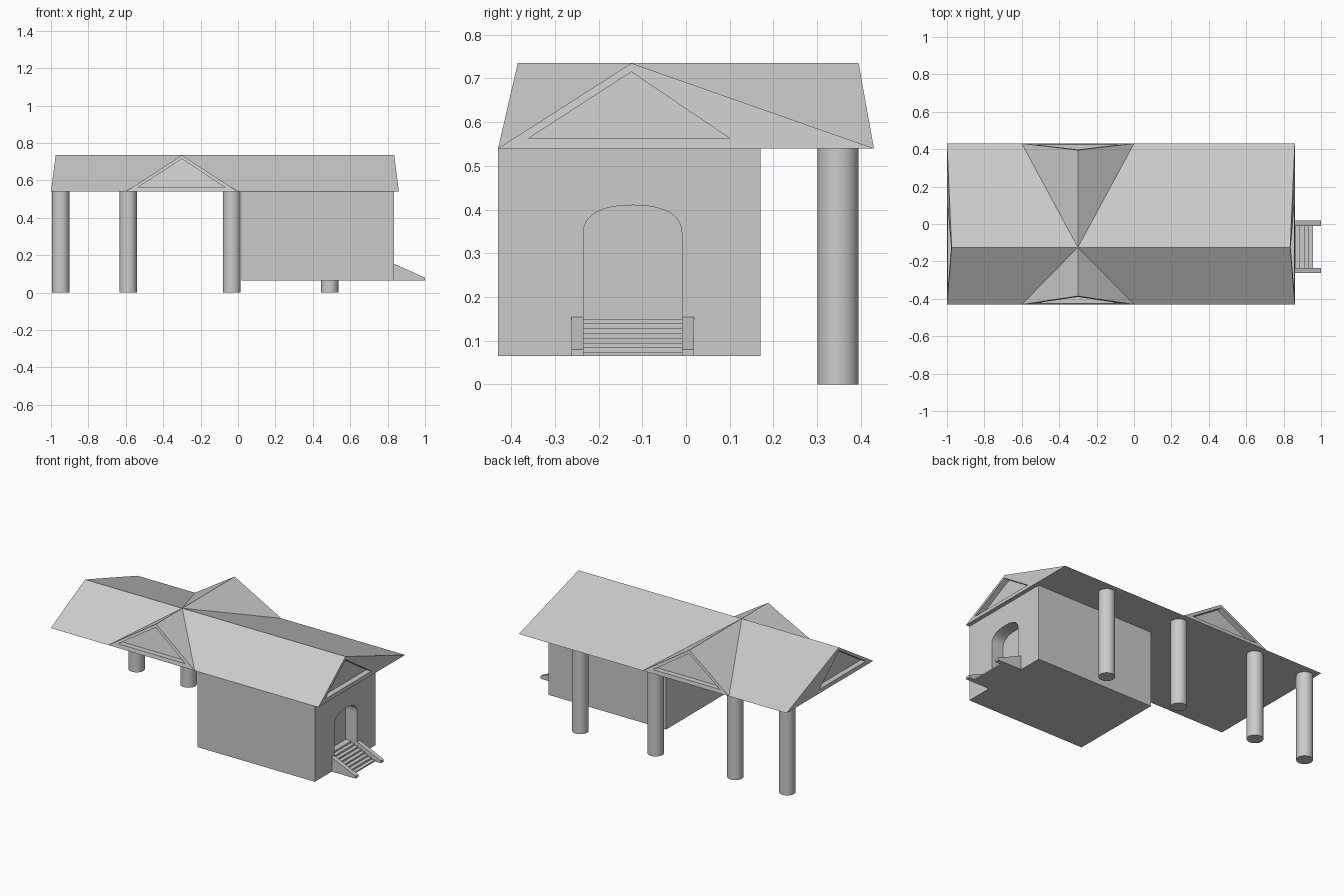
import bpy, bmesh, math
from mathutils import Vector

if "Cube" in bpy.data.objects:
    bpy.data.objects.remove(bpy.data.objects["Cube"])

EAVE, RIDGE, RY, CX = 0.54, 0.735, -0.125, -0.30
X0, X1, Y = -1.0, 0.86, 0.43
DOOR_Y, DOOR_W, FLOOR, BASE = -0.122, 0.1125, 0.15, 0.065


def finish(bm, name):
    bmesh.ops.remove_doubles(bm, verts=bm.verts, dist=1e-5)
    bmesh.ops.recalc_face_normals(bm, faces=bm.faces)
    me = bpy.data.meshes.new(name)
    bm.to_mesh(me)
    bm.free()
    ob = bpy.data.objects.new(name, me)
    bpy.context.collection.objects.link(ob)
    return ob


def extrude(name, profile, direction):
    """Solid from a closed 3D profile moved along a direction."""
    bm = bmesh.new()
    f = bm.faces.new([bm.verts.new(p) for p in profile])
    r = bmesh.ops.extrude_face_region(bm, geom=[f])
    bmesh.ops.translate(bm, vec=direction,
                        verts=[v for v in r["geom"] if isinstance(v, bmesh.types.BMVert)])
    return finish(bm, name)


# Roof: long ridge crossed by a gable, with a recessed triangle in every gable
bm = bmesh.new()


def face(*pts):
    bm.faces.new([bm.verts.new(p) for p in pts])


def gable(a, b, apex, axis, h0, h1, hm, inward):
    outer = [Vector(a), Vector(b), Vector(apex)]
    inner = []
    for h, z in ((h0, 0.563), (h1, 0.563), (hm, 0.715)):
        p = outer[0].lerp(outer[2], (z - EAVE) / (RIDGE - EAVE))
        p[axis] = h
        inner.append(p)
    deep = [p + Vector(inward) for p in inner]
    for i in range(3):
        j = (i + 1) % 3
        face(outer[i], outer[j], inner[j], inner[i])
        face(inner[i], inner[j], deep[j], deep[i])
    face(*deep)


L, R, O = (-0.975, RY, RIDGE), (0.835, RY, RIDGE), (CX, RY, RIDGE)
for y, tip_y in ((-Y, -0.385), (Y, 0.395)):
    A, B, C, D = [(x, y, EAVE) for x in (X0, -0.6, 0.0, X1)]
    tip = (CX, tip_y, RIDGE)
    face(A, B, O, L)
    face(C, D, R, O)
    face(B, tip, O)
    face(C, O, tip)
    gable(B, C, tip, 0, -0.535, -0.07, CX, (0, -0.035 * math.copysign(1, y), 0))
for x, tip, d in ((X0, L, 0.035), (X1, R, -0.035)):
    gable((x, -Y, EAVE), (x, Y, EAVE), tip, 1, -0.36, 0.10, RY, (d, 0, 0))
face(*[(x, -Y, EAVE) for x in (X0, -0.6, 0.0, X1)],
     *[(x, Y, EAVE) for x in (X1, 0.0, -0.6, X0)])
finish(bm, "roof")

# House body with an arched doorway recess
body = extrude("house_body", [(0.02, -Y, BASE), (0.835, -Y, BASE),
                              (0.835, 0.17, BASE), (0.02, 0.17, BASE)], (0, 0, EAVE - BASE))
arch = [(0.755, DOOR_Y - DOOR_W, 0.03), (0.755, DOOR_Y + DOOR_W, 0.03)]
for i in range(17):
    t = math.pi * i / 16
    c, s = math.cos(t), math.sin(t)
    arch.append((0.755, DOOR_Y + DOOR_W * math.copysign(abs(c) ** 0.85, c),
                 0.345 + 0.065 * s ** 0.85))
cutter = extrude("doorway_cutter", arch, (0.2, 0, 0))
cutter.hide_render = True
mod = body.modifiers.new("doorway", 'BOOLEAN')
mod.operation, mod.object, mod.solver = 'DIFFERENCE', cutter, 'EXACT'
bpy.context.view_layer.objects.active = body
bpy.ops.object.modifier_apply(modifier=mod.name)
bpy.data.objects.remove(cutter)

# Stairs, starting inside the doorway and running down outside
n, run, rise, end = 8, 0.0235, 0.011, 0.958
steps = [(end, BASE), (0.755, BASE), (0.755, FLOOR)]
for i in range(n):
    x = end - run * (n - 1 - i)
    z = FLOOR - rise * i
    steps += [(x, z), (x, z - rise if i < n - 1 else BASE)]
steps.pop()
extrude("stairs", [(x, DOOR_Y - DOOR_W, z) for x, z in steps], (0, 2 * DOOR_W, 0))

# Sloped stair side walls
for name, y in (("left_stair_wall", -0.262), ("right_stair_wall", -0.0095)):
    extrude(name, [(0.835, y, BASE), (1.0, y, BASE), (1.0, y, 0.08), (0.835, y, 0.154)],
            (0, 0.0275, 0))

# Round posts along the back
for i, x in enumerate((-0.948, -0.587, -0.033, 0.49)):
    bpy.ops.mesh.primitive_cylinder_add(vertices=32, radius=0.047, depth=EAVE,
                                        location=(x, 0.348, EAVE / 2))
    post = bpy.context.object
    post.name = f"post_{i + 1}"
    bpy.ops.object.shade_smooth_by_angle()
